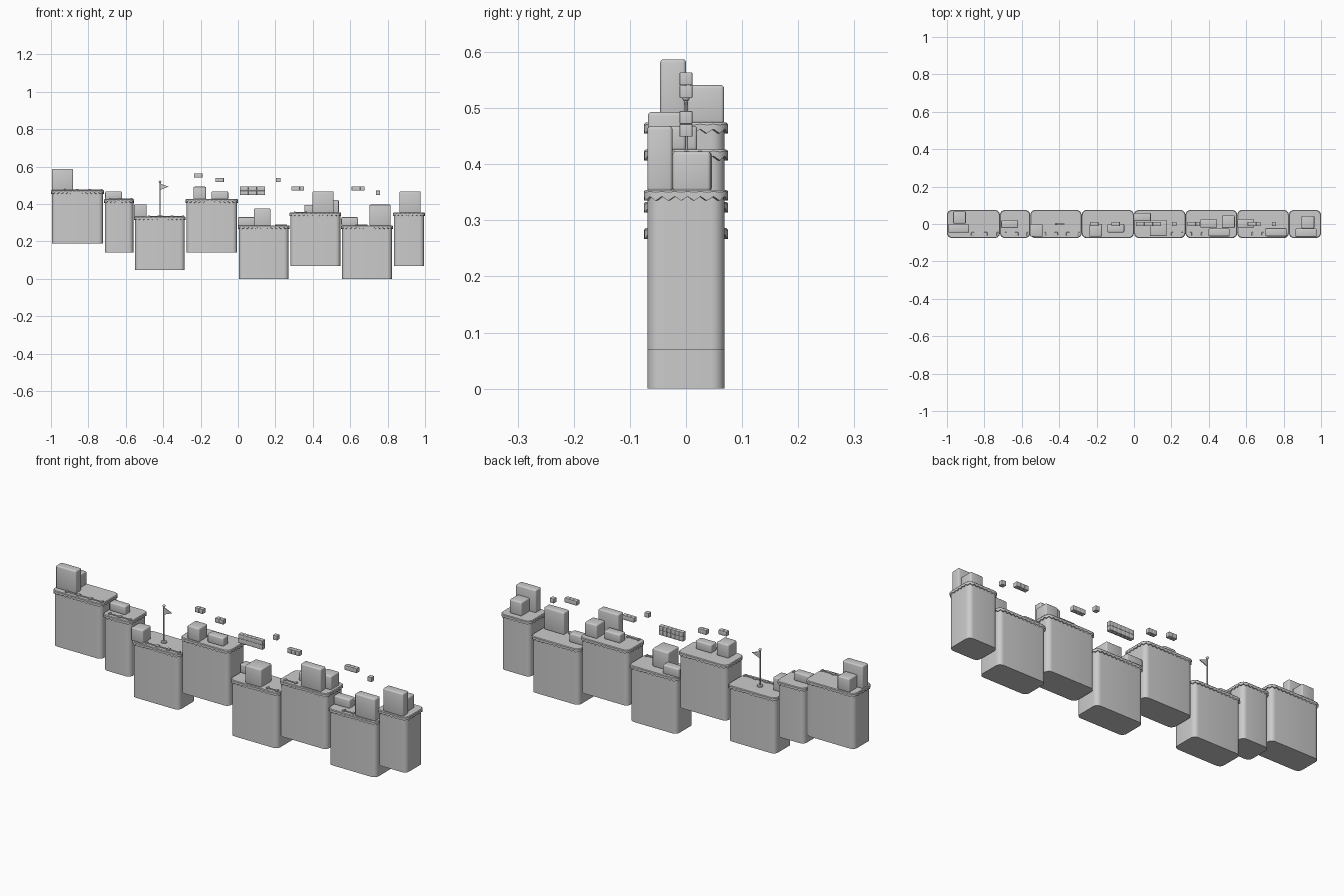
import bpy, bmesh, math
from mathutils import Matrix, Vector

if "Cube" in bpy.data.objects:
    bpy.data.objects.remove(bpy.data.objects["Cube"])

GREY = (0.6, 0.6, 0.6, 1)
mat = bpy.data.materials.new("plain_grey")
mat.use_nodes = True
mat.diffuse_color = GREY
mat.node_tree.nodes["Principled BSDF"].inputs["Base Color"].default_value = GREY


def finish(bm, name, angle=35):
    bmesh.ops.recalc_face_normals(bm, faces=bm.faces)
    me = bpy.data.meshes.new(name)
    bm.to_mesh(me)
    bm.free()
    me.materials.append(mat)
    ob = bpy.data.objects.new(name, me)
    bpy.context.collection.objects.link(ob)
    bpy.ops.object.select_all(action='DESELECT')
    ob.select_set(True)
    bpy.context.view_layer.objects.active = ob
    bpy.ops.object.shade_smooth_by_angle(angle=math.radians(angle))
    return ob


def add_box(bm, lo, hi, bevel=0.0):
    lo, hi = Vector(lo), Vector(hi)
    part = bmesh.new()
    bmesh.ops.create_cube(part, size=1, matrix=Matrix.Translation((lo + hi) / 2)
                          @ Matrix.Diagonal((*(hi - lo), 1)))
    if bevel:
        bmesh.ops.bevel(part, geom=part.edges[:], offset=bevel, segments=3,
                        profile=0.5, affect='EDGES')
    tmp = bpy.data.meshes.new("tmp")
    part.to_mesh(tmp)
    part.free()
    bm.from_mesh(tmp)
    bpy.data.meshes.remove(tmp)


def outline(x0, x1, y, r, steps=6):
    """Rounded rectangle as a list of corner arc points."""
    pts = []
    for k, (cx, cy) in enumerate([(x1 - r, y - r), (x0 + r, y - r), (x0 + r, r - y), (x1 - r, r - y)]):
        for i in range(steps + 1):
            a = math.pi / 2 * (k + i / steps)
            pts.append(Vector((cx + r * math.cos(a), cy + r * math.sin(a), 0)))
    return pts


def resample(pts, count):
    """Evenly spaced points along a closed outline."""
    segs = [(a, b, (b - a).length) for a, b in zip(pts, pts[1:] + pts[:1])]
    step = sum(s[2] for s in segs) / count
    out, walked = [], 0.0
    for a, b, length in segs:
        while len(out) * step < walked + length and len(out) < count:
            out.append(a.lerp(b, (len(out) * step - walked) / length))
        walked += length
    return out


def bridge(bm, a, b):
    n = len(a)
    for i in range(n):
        bm.faces.new((a[i], a[(i + 1) % n], b[(i + 1) % n], b[i]))


def platform(i, x0, x1, bottom, top):
    # Tall earth block with rounded vertical edges
    bm = bmesh.new()
    pts = outline(x0 + 0.005, x1 - 0.005, 0.069, 0.024)
    low = [bm.verts.new((p.x, p.y, bottom)) for p in pts]
    high = [bm.verts.new((p.x, p.y, top - 0.004)) for p in pts]
    bridge(bm, low, high)
    bm.faces.new(high)
    bm.faces.new(low)
    finish(bm, f"earth_block_{i}")

    # Turf cap with a jagged hanging edge
    bm = bmesh.new()
    count = 2 * round((2 * (x1 - x0) + 0.3) / 0.025)
    rim = resample(outline(x0, x1, 0.075, 0.026), count)
    mid = Vector(((x0 + x1) / 2, 0, 0))
    half = Vector(((x1 - x0) / 2, 0.075, 1))

    def ring(inset, depth):
        loop = []
        for k, p in enumerate(rim):
            q = p - mid
            z = top - (depth if k % 2 else depth * 0.6)
            loop.append(bm.verts.new((mid.x + q.x * (1 - inset / half.x),
                                      q.y * (1 - inset / half.y), z)))
        return loop
    rings = [ring(0.003, 0), ring(0, 0.004), ring(0, 0.019), ring(0.008, 0.019)]
    for a, b in zip(rings, rings[1:]):
        bridge(bm, a, b)
    bm.faces.new(rings[0])
    finish(bm, f"turf_cap_{i}")


# Platforms: left edge, right edge, bottom, top
PLATFORMS = [(-1, -.717, .19, .474), (-.717, -.555, .142, .426), (-.555, -.28, .048, .333),
             (-.28, 0, .142, .426), (0, .275, 0, .286), (.275, .552, .07, .354),
             (.552, .828, 0, .286), (.828, 1, .07, .354)]
for n, p in enumerate(PLATFORMS):
    platform(n + 1, *p)

# Rounded blocks: platform index, x centre, width, y front, y back, height
BLOCKS = [(0, -.938, .113, -.046, 0, .113), (0, -.933, .068, .002, .068, .067),
          (1, -.665, .09, -.022, .02, .042), (2, -.522, .067, -.068, 0, .066),
          (3, -.205, .067, -.068, 0, .067), (3, -.097, .09, -.045, 0, .042),
          (4, .045, .09, .015, .06, .044), (4, .13, .09, -.065, .022, .09),
          (5, .4, .09, -.02, .025, .042), (5, .455, .113, -.066, -.024, .114),
          (5, .505, .068, -.022, .046, .068), (6, .597, .09, -.02, .025, .044),
          (6, .76, .113, -.066, -.022, .111), (7, .92, .113, -.069, -.024, .114),
          (7, .93, .068, -.024, .044, .069)]
for n, (i, x, w, y0, y1, h) in enumerate(BLOCKS):
    z = PLATFORMS[i][3]
    bm = bmesh.new()
    add_box(bm, (x - w / 2, y0, z - 0.002), (x + w / 2, y1, z + h), 0.006)
    finish(bm, f"rounded_block_{n + 1}", 60)

# Floating rows of small cubes: left x, bottom z, columns, rows
S = 0.0226
ROWS = [(-.236, .541, 2, 1), (-.121, .518, 2, 1), (.01, .449, 6, 2), (.204, .518, 1, 1),
        (.285, .472, 3, 1), (.608, .472, 3, 1), (.737, .449, 1, 1)]
for n, (x, z, cols, rows) in enumerate(ROWS):
    bm = bmesh.new()
    for c in range(cols):
        for r in range(rows):
            add_box(bm, (x + c * S, -S / 2, z + r * S),
                    (x + (c + 1) * S, S / 2, z + (r + 1) * S), 0.0012)
    finish(bm, f"floating_bricks_{n + 1}", 60)

# Low rails with knobbed ends along the front: platform index, start, end, count
for i, a, b, count in [(0, -.93, -.725, 3), (1, -.69, -.565, 2), (2, -.48, -.29, 3),
                       (4, .2, .262, 1), (5, .3, .368, 1), (6, .63, .692, 1)]:
    z = PLATFORMS[i][3]
    bm = bmesh.new()
    pitch = (b - a) / count
    for k in range(count):
        s, e = a + k * pitch + 0.004, a + (k + 1) * pitch - 0.004
        add_box(bm, (s, -.056, z - 0.001), (e, -.05, z + 0.004), 0.001)
        for x in (s, e):
            add_box(bm, (x - .005, -.062, z - 0.001), (x + .005, -.044, z + 0.006), 0.002)
    finish(bm, f"low_rail_{i + 1}", 60)

# Flag: base disc, pole, knob and pennant
fx, fz = -.417, PLATFORMS[2][3]
bm = bmesh.new()
for r, z0, z1 in [(.014, 0, .007), (.0035, 0, .182)]:
    bmesh.ops.create_cone(bm, cap_ends=True, segments=16, radius1=r, radius2=r, depth=z1 - z0,
                          matrix=Matrix.Translation((fx, 0, fz + (z0 + z1) / 2)))
bmesh.ops.create_uvsphere(bm, u_segments=12, v_segments=8, radius=.007,
                          matrix=Matrix.Translation((fx, 0, fz + .186)))
finish(bm, "flag_pole")
bm = bmesh.new()
tri = [bm.verts.new((fx + x, -.002, fz + z)) for x, z in [(0, .178), (.045, .16), (0, .142)]]
face = bm.faces.new(tri)
ext = bmesh.ops.extrude_face_region(bm, geom=[face])
bmesh.ops.translate(bm, vec=(0, .004, 0), verts=[v for v in ext["geom"] if isinstance(v, bmesh.types.BMVert)])
finish(bm, "flag_pennant")
